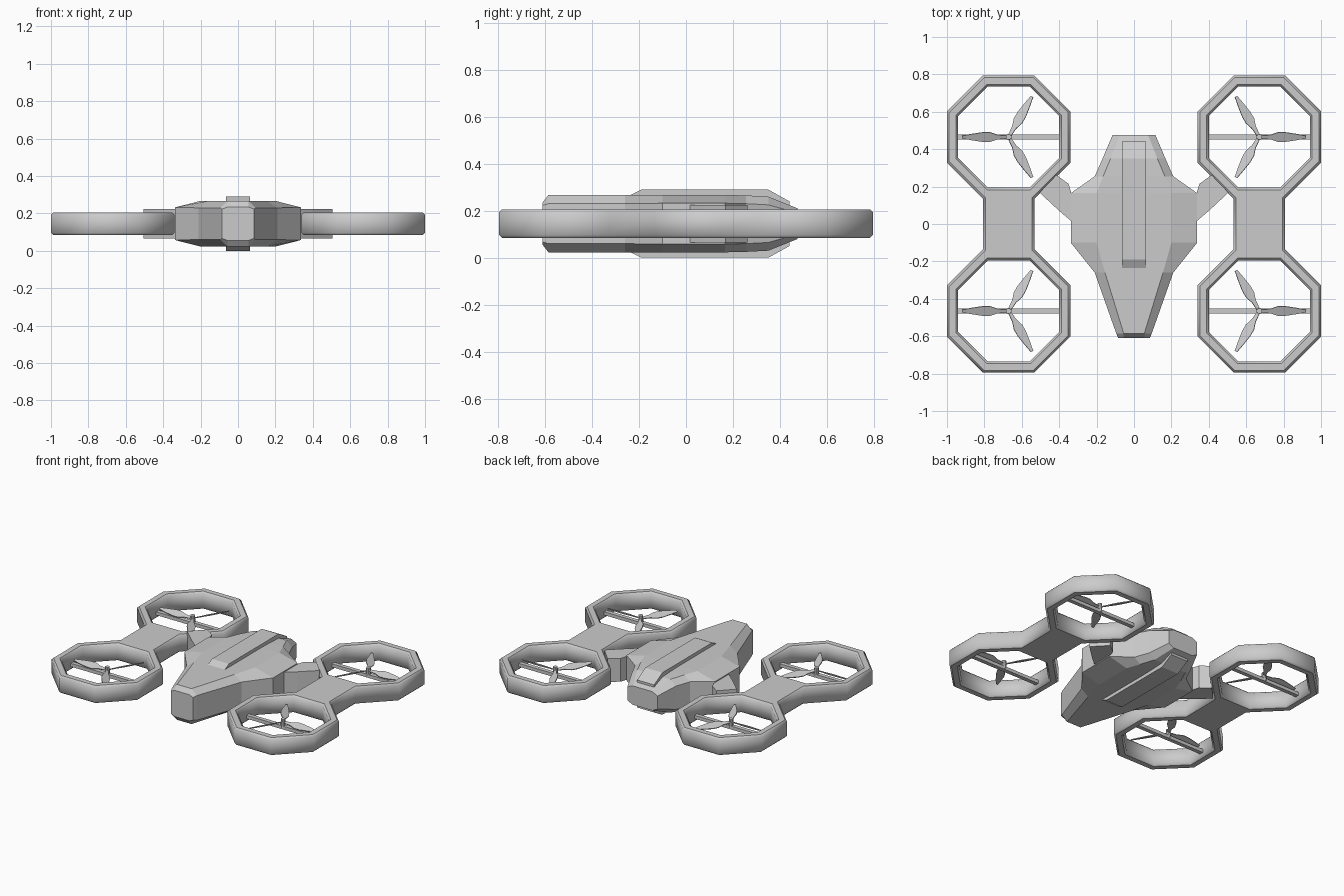
import bpy, bmesh
from math import pi, cos, sin, radians
from mathutils import Matrix, Vector

if "Cube" in bpy.data.objects:
    bpy.data.objects.remove(bpy.data.objects["Cube"])

MID = 0.145                      # mid height of the whole drone
RX, RY, RO, RI = 0.67, 0.465, 0.33, 0.27   # rotor centre, ring apothems
T8 = 0.41421


def finish(bm, name):
    bmesh.ops.recalc_face_normals(bm, faces=bm.faces)
    me = bpy.data.meshes.new(name)
    bm.to_mesh(me)
    bm.free()
    ob = bpy.data.objects.new(name, me)
    bpy.context.collection.objects.link(ob)
    return ob


def loft(name, rings):
    """Skin matching closed rings and cap both ends."""
    bm = bmesh.new()
    vs = [[bm.verts.new(p) for p in r] for r in rings]
    n = len(vs[0])
    for a, b in zip(vs, vs[1:]):
        for i in range(n):
            bm.faces.new((a[i], a[(i + 1) % n], b[(i + 1) % n], b[i]))
    bm.faces.new(vs[0])
    bm.faces.new(vs[-1])
    return finish(bm, name)


def prism(name, pts, z0, z1):
    return loft(name, [[(x, y, z) for x, y in pts] for z in (z0, z1)])


def octagon(cx, cy, r):
    R = r / cos(pi / 8)
    return [(cx + R * cos(pi / 8 + i * pi / 4), cy + R * sin(pi / 8 + i * pi / 4))
            for i in range(8)]


# Fuselage: octagonal sections (y, half width, shoulder, side height, top height)
sections = [(-0.61, 0.085, 0.055, 0.078, 0.09), (-0.585, 0.095, 0.055, 0.085, 0.122),
            (-0.26, 0.21, 0.155, 0.085, 0.122), (-0.10, 0.338, 0.20, 0.087, 0.122),
            (0.165, 0.338, 0.20, 0.087, 0.122), (0.255, 0.21, 0.165, 0.085, 0.12),
            (0.35, 0.168, 0.125, 0.08, 0.115), (0.475, 0.115, 0.075, 0.045, 0.065)]
loft("fuselage", [[(x, y, MID + z) for x, z in
                   ((w, -h), (w, h), (s, t), (-s, t), (-w, h), (-w, -h), (-s, -t), (s, -t))]
                  for y, w, s, h, t in sections])

# Raised spine plates above and below the fuselage
spine = [(-0.25, 0.115), (-0.19, 0.145), (0.35, 0.145), (0.44, 0.095), (0.44, 0.03), (-0.25, 0.03)]
for name, k in (("top_spine", 1), ("bottom_spine", -1)):
    loft(name, [[(x, y, MID + k * z) for y, z in spine] for x in (-0.065, 0.065)])

# One side of the twin ring frame: outline with two octagonal holes
bw = RO * T8
half = [(RX + bw, RY - RO), (RX + RO, RY - bw), (RX + RO, RY + bw), (RX + bw, RY + RO),
        (RX - bw, RY + RO), (RX - RO, RY + bw), (RX - RO, RY - bw), (RX - bw, RY - RO)]
outline = half + [(x, -y) for x, y in reversed(half)]


def ring_frame(name, k):
    cu = bpy.data.curves.new(name, 'CURVE')
    cu.dimensions, cu.fill_mode = '2D', 'BOTH'
    cu.extrude, cu.bevel_depth, cu.bevel_resolution, cu.offset = 0.048, 0.012, 0, -0.012
    for pts in (outline, octagon(RX, RY, RI), octagon(RX, -RY, RI)):
        sp = cu.splines.new('POLY')
        sp.points.add(len(pts) - 1)
        for p, (x, y) in zip(sp.points, pts):
            p.co = (k * x, y, 0, 1)
        sp.use_cyclic_u = True
    ob = bpy.data.objects.new(name, cu)
    ob.location.z = MID
    bpy.context.collection.objects.link(ob)
    bpy.ops.object.select_all(action='DESELECT')
    ob.select_set(True)
    bpy.context.view_layer.objects.active = ob
    bpy.ops.object.convert(target='MESH')


# Blade plan: distance from hub and half width
blade = [(0.008, 0.008), (0.06, 0.013), (0.10, 0.027), (0.14, 0.027), (0.20, 0.017), (0.25, 0.007)]


def propeller(name, cx, cy, k):
    bm = bmesh.new()
    bmesh.ops.create_cone(bm, cap_ends=True, segments=10, radius1=0.017, radius2=0.015, depth=0.06,
                          matrix=Matrix.Translation((0, 0, -0.008)))
    for i in range(3):
        m = Matrix.Rotation(i * 2 * pi / 3, 4, 'Z') @ Matrix.Rotation(radians(22), 4, 'X')
        vs = [[bm.verts.new(m @ Vector((x, s * w, z))) for s, z in
               ((-1, -0.003), (1, -0.003), (1, 0.003), (-1, 0.003))] for x, w in blade]
        for a, b in zip(vs, vs[1:]):
            for j in range(4):
                bm.faces.new((a[j], a[(j + 1) % 4], b[(j + 1) % 4], b[j]))
        bm.faces.new(vs[0])
        bm.faces.new(vs[-1])
    for v in bm.verts:
        v.co = (cx + k * v.co.x, cy + v.co.y, MID + 0.012 + v.co.z)
    finish(bm, name)


# Left and right assemblies
arm = [(0.25, 0.165), (0.335, 0.165), (0.35, 0.215), (0.415, 0.262), (0.505, 0.168),
       (0.40, 0.07), (0.335, 0.015), (0.25, 0.015)]
for side, k in (("right", 1), ("left", -1)):
    ring_frame(side + "_ring_frame", k)
    prism(side + "_arm", [(k * x, y) for x, y in arm], 0.065, 0.225)
    for end, e in (("front", -1), ("rear", 1)):
        cy = e * RY
        prism(f"{side}_{end}_motor_strut",
              [(k * x, cy + y) for x, y in ((0.39, -0.014), (0.95, -0.014), (0.95, 0.014), (0.39, 0.014))],
              0.112, 0.135)
        propeller(f"{side}_{end}_propeller", k * RX, cy, k)
